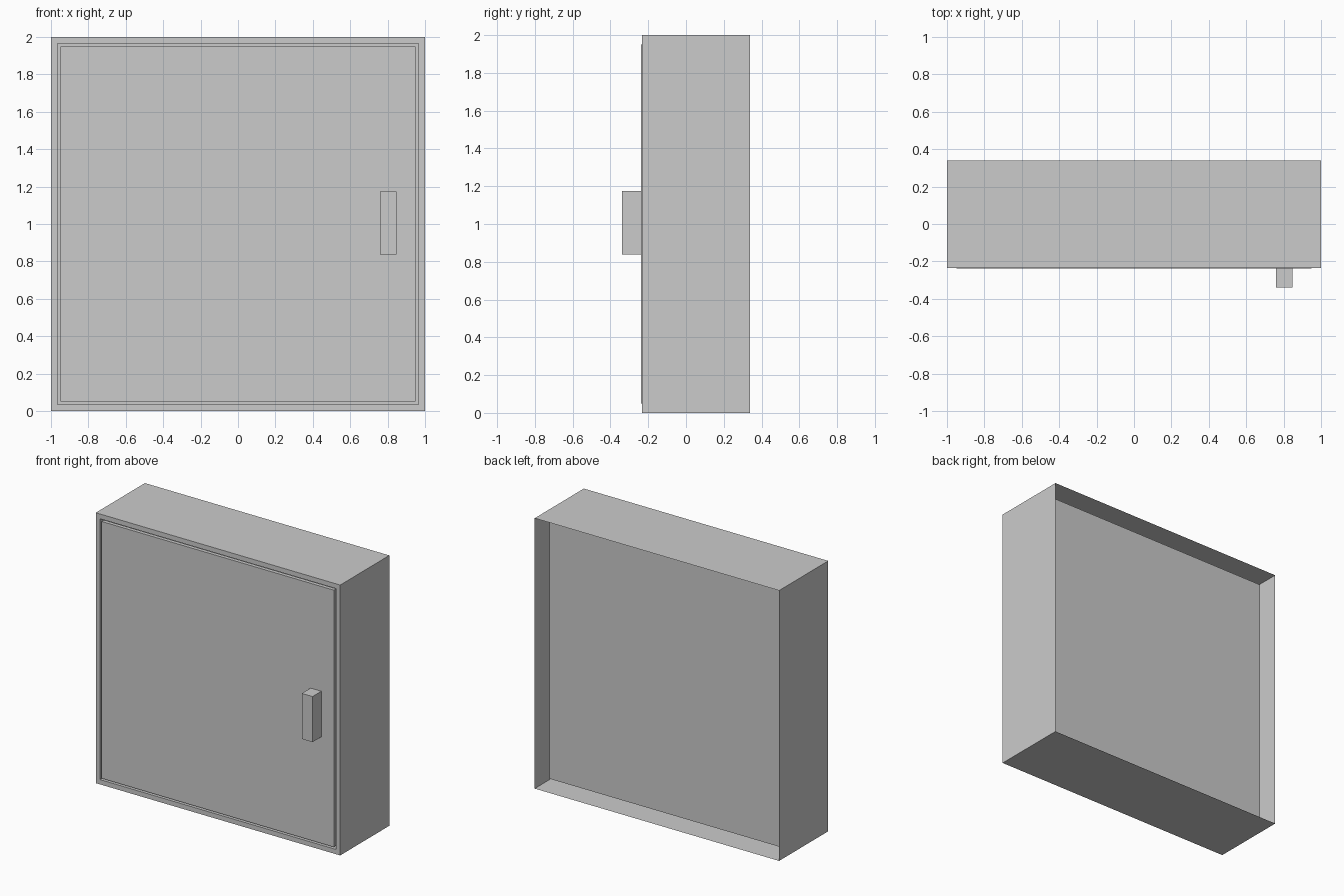
import bpy
import bmesh
from mathutils import Vector

if "Cube" in bpy.data.objects:
    bpy.data.objects.remove(bpy.data.objects["Cube"])

FRONT, CAVITY_BACK, BACK = -0.234, 0.217, 0.34   # depth stations of the case
DOOR_FRONT, DOOR_BACK = -0.237, -0.21
RIM = 0.05


def finish(bm, name):
    mesh = bpy.data.meshes.new(name)
    bm.to_mesh(mesh)
    bm.free()
    obj = bpy.data.objects.new(name, mesh)
    bpy.context.collection.objects.link(obj)
    return obj


def cube(bm, lo, hi):
    lo, hi = Vector(lo), Vector(hi)
    verts = bmesh.ops.create_cube(bm, size=1)["verts"]
    bmesh.ops.scale(bm, vec=hi - lo, verts=verts)
    bmesh.ops.translate(bm, vec=(lo + hi) / 2, verts=verts)
    bm.normal_update()


def block(name, lo, hi):
    bm = bmesh.new()
    cube(bm, lo, hi)
    return finish(bm, name)


# Case: open-backed shell, front inset to a rim and pushed in as a cavity
bm = bmesh.new()
cube(bm, (-1, FRONT, 0), (1, BACK, 2))
back = max(bm.faces, key=lambda f: f.calc_center_median().y)
bmesh.ops.delete(bm, geom=[back], context='FACES_ONLY')
front = min(bm.faces, key=lambda f: f.calc_center_median().y)
bmesh.ops.inset_region(bm, faces=[front], thickness=RIM)
pushed = bmesh.ops.extrude_discrete_faces(bm, faces=[front])["faces"][0]
bmesh.ops.translate(bm, vec=(0, CAVITY_BACK - FRONT, 0), verts=pushed.verts)
# Walls joining the rim to the cavity back
bmesh.ops.bridge_loops(bm, edges=list(pushed.edges) + [
    e for e in bm.edges if e.is_boundary and e not in pushed.edges
    and all(abs(v.co.x) < 0.99 for v in e.verts)])
finish(bm, "cabinet_case")

# Door filling the opening, barely proud of the rim
block("door", (-1 + RIM, DOOR_FRONT, RIM), (1 - RIM, DOOR_BACK, 2 - RIM))

# Handle block
block("door_handle", (0.76, -0.34, 0.838), (0.848, DOOR_FRONT, 1.175))
